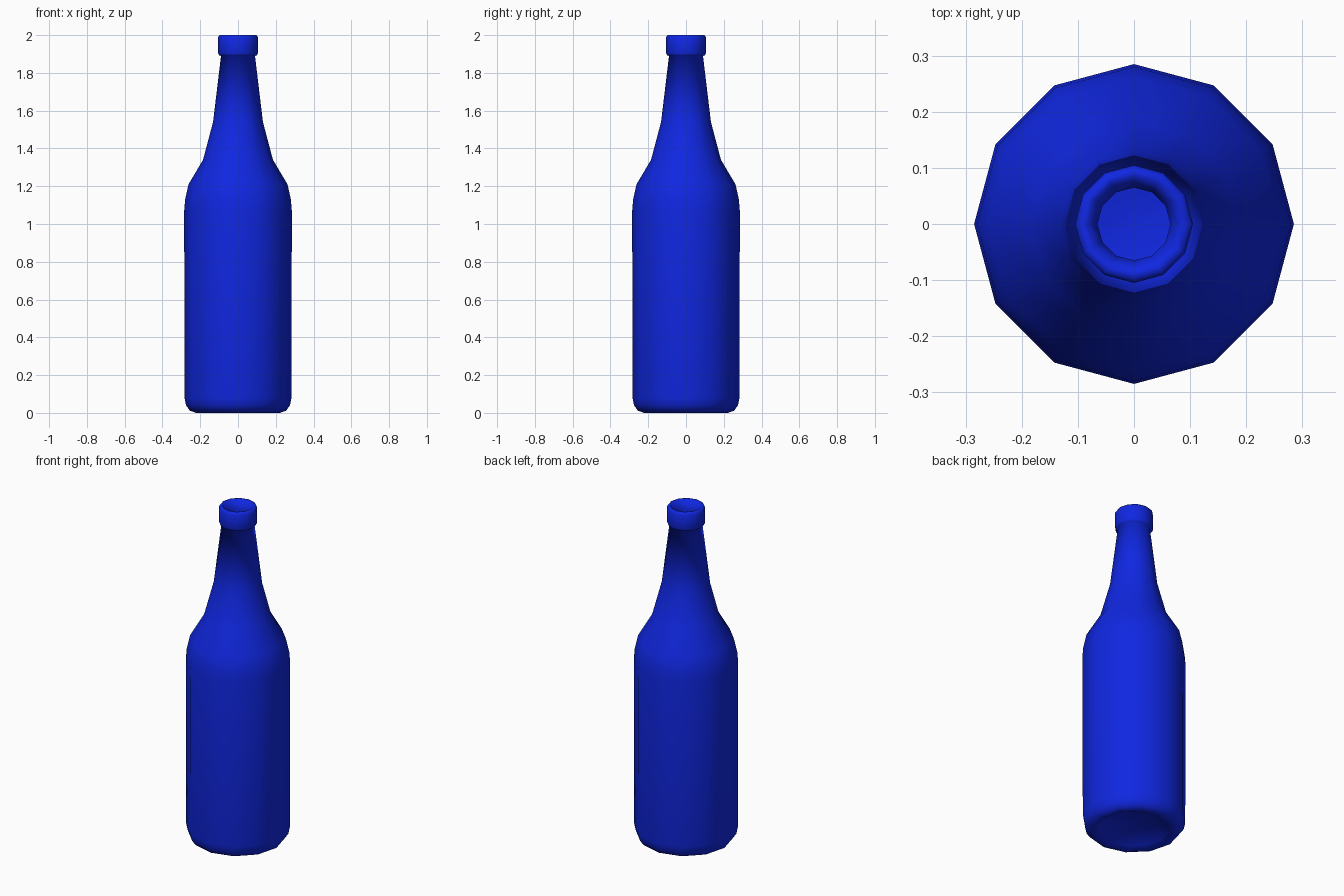
import bpy
import bmesh
import math

SIDES = 12

cube = bpy.data.objects.get("Cube")
if cube:
    bpy.data.objects.remove(cube, do_unlink=True)

# Blue glass colour
glass = bpy.data.materials.new("blue_glass")
glass.use_nodes = True
colour = (0.005, 0.02, 0.75, 1.0)
glass.diffuse_color = colour
glass.node_tree.nodes["Principled BSDF"].inputs["Base Color"].default_value = colour


def lathe(name, profile, material):
    """Spin a (radius, height) profile around z into a closed smooth solid."""
    bm = bmesh.new()
    verts = [bm.verts.new((r, 0, z)) for r, z in profile]
    edges = [bm.edges.new(pair) for pair in zip(verts, verts[1:])]
    bmesh.ops.spin(bm, geom=verts + edges, cent=(0, 0, 0), axis=(0, 0, 1),
                   angle=math.tau, steps=SIDES, use_merge=False)
    bmesh.ops.remove_doubles(bm, verts=bm.verts[:], dist=0.0005)
    bmesh.ops.recalc_face_normals(bm, faces=bm.faces[:])
    for face in bm.faces:
        face.smooth = True
    mesh = bpy.data.meshes.new(name)
    bm.to_mesh(mesh)
    bm.free()
    mesh.materials.append(material)
    obj = bpy.data.objects.new(name, mesh)
    bpy.context.collection.objects.link(obj)
    return obj


# Hollowed base, straight body, sloping shoulder and tapering neck
base = [(0, 0.05), (0.12, 0.04), (0.19, 0.015), (0.222, 0)]
body = [(0.255, 0.012), (0.275, 0.04), (0.283, 0.08), (0.285, 1.07)]
shoulder = [(0.28, 1.13), (0.262, 1.21), (0.185, 1.34)]
neck = [(0.132, 1.54), (0.09, 1.89)]

# Rolled lip around the mouth
lip = [(0.1, 1.892), (0.105, 1.903), (0.105, 1.99),
       (0.098, 2.0), (0.083, 2.0), (0.065, 1.95)]

# Inner wall down to a bowl-shaped floor
inside = [(0.068, 1.89), (0.11, 1.54), (0.16, 1.34), (0.24, 1.2),
          (0.262, 1.07), (0.262, 0.15), (0.19, 0.1), (0.06, 0.08), (0, 0.07)]

lathe("bottle", base + body + shoulder + neck + lip + inside, glass)
